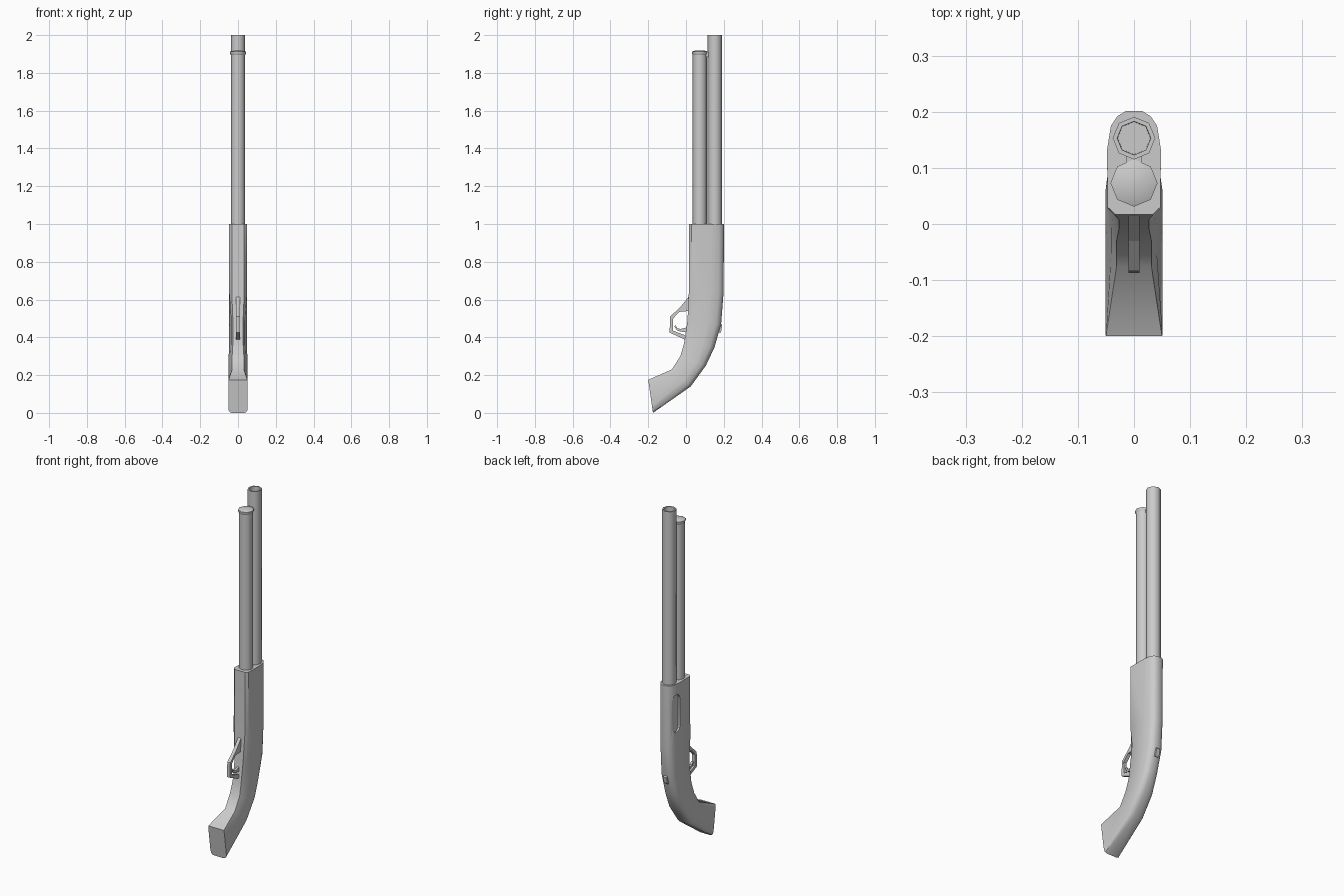
import bpy, bmesh, math
from math import sin, cos, pi

if "Cube" in bpy.data.objects:
    bpy.data.objects.remove(bpy.data.objects["Cube"])


def finish(name, bm, angle=50):
    bmesh.ops.recalc_face_normals(bm, faces=bm.faces)
    me = bpy.data.meshes.new(name)
    bm.to_mesh(me)
    bm.free()
    ob = bpy.data.objects.new(name, me)
    bpy.context.collection.objects.link(ob)
    bpy.ops.object.select_all(action='DESELECT')
    ob.select_set(True)
    bpy.context.view_layer.objects.active = ob
    if angle:
        bpy.ops.object.shade_smooth_by_angle(angle=math.radians(angle))
    return ob


def loft(name, rings, angle=50):
    # closed rings joined in order, both ends capped
    bm = bmesh.new()
    vr = [[bm.verts.new(p) for p in r] for r in rings]
    n = len(vr[0])
    for a, b in zip(vr, vr[1:]):
        for i in range(n):
            j = (i + 1) % n
            bm.faces.new((a[i], a[j], b[j], b[i]))
    bm.faces.new(vr[0])
    bm.faces.new(vr[-1])
    return finish(name, bm, angle)


def tube(name, y, profile, sides=8):
    return loft(name, [[(r * sin(2 * pi * i / sides), y + r * cos(2 * pi * i / sides), z)
                        for i in range(sides)] for r, z in profile])


def prism(name, pts, x0, x1, angle=0):
    # side profile (y, z) extruded along x
    return loft(name, [[(x, y, z) for y, z in pts] for x in (x0, x1)], angle)


# Body and grip: half sections as (half width, fraction front to back)
receiver = [(.033, 0), (.047, .07), (.048, .63), (.041, .86), (.03, .95), (.015, 1)]
neck = [(.027, 0), (.036, .15), (.047, .60), (.042, .85), (.032, .95), (.016, 1)]
flare = [(.031, 0), (.041, .20), (.051, .65), (.046, .87), (.036, .96), (.018, 1)]
butt = [(.05, 0), (.051, .10), (.051, .80), (.049, .92), (.043, .98), (.031, 1)]
stations = [  # section, front (y, z), back (y, z)
    (receiver, (.017, 1.0), (.201, 1.0)),
    (receiver, (.015, .64), (.199, .64)),
    (neck, (.008, .49), (.186, .47)),
    (neck, (-.010, .37), (.150, .345)),
    (flare, (-.030, .30), (.105, .25)),
    (flare, (-.075, .23), (.025, .14)),
    (butt, (-.20, .175), (-.175, 0)),
]
rings = []
for sec, f, b in stations:
    half = [(w, f[0] + (b[0] - f[0]) * v, f[1] + (b[1] - f[1]) * v) for w, v in sec]
    rings.append(half + [(-x, y, z) for x, y, z in reversed(half)])
body = loft("body_and_grip", rings, 0)

# Ejection port recess on the left side
r, yc, z0, z1 = .028, .152, .75, .91
slot = [(yc + r * cos(a * pi / 6), (z1 if a <= 6 else z0) + r * sin(a * pi / 6))
        for a in list(range(7)) + list(range(7, 12))]
slot.insert(7, (yc - r, z0))
slot.append((yc + r, z0))
cutter = prism("port_cutter", slot, -.1, -.037)
cutter.hide_render = True
cutter.hide_viewport = True
bpy.ops.object.select_all(action='DESELECT')
body.select_set(True)
bpy.context.view_layer.objects.active = body
mod = body.modifiers.new("port", 'BOOLEAN')
mod.operation = 'DIFFERENCE'
mod.object = cutter
mod.solver = 'EXACT'
bpy.ops.object.modifier_apply(modifier=mod.name)
bpy.ops.object.shade_smooth_by_angle(angle=math.radians(35))
bpy.data.objects.remove(cutter)

# Barrel with open bore, and the magazine tube with its cap
tube("barrel", .153, [(.038, .98), (.038, 2.0), (.030, 2.0), (.029, 1.9)])
tube("magazine_tube", .073, [(.038, .98), (.038, 1.905)])
tube("magazine_cap", .073, [(.038, 1.895), (.042, 1.903), (.042, 1.912), (.030, 1.917), (.004, 1.919)])

# Bracket joining barrel and tube
prism("barrel_bracket", [(.10, 1.885), (.125, 1.885), (.125, 1.91), (.10, 1.91)], -.013, .013)

# Trigger guard and trigger
prism("trigger_guard", [
    (.022, .625), (-.03, .56), (-.084, .51), (-.087, .425), (.012, .38),
    (.012, .405), (-.068, .435), (-.070, .498), (-.035, .535), (.022, .54)], -.0095, .0095)
prism("trigger", [(.015, .455), (-.03, .444), (-.045, .448), (-.056, .464),
                  (-.061, .458), (-.050, .438), (-.03, .430), (.015, .428)], -.006, .006)

# Safety slider on the back of the grip
prism("safety_switch", [(.165, .43), (.181, .422), (.187, .435), (.192, .465),
                        (.186, .472), (.17, .47)], -.011, .011)
